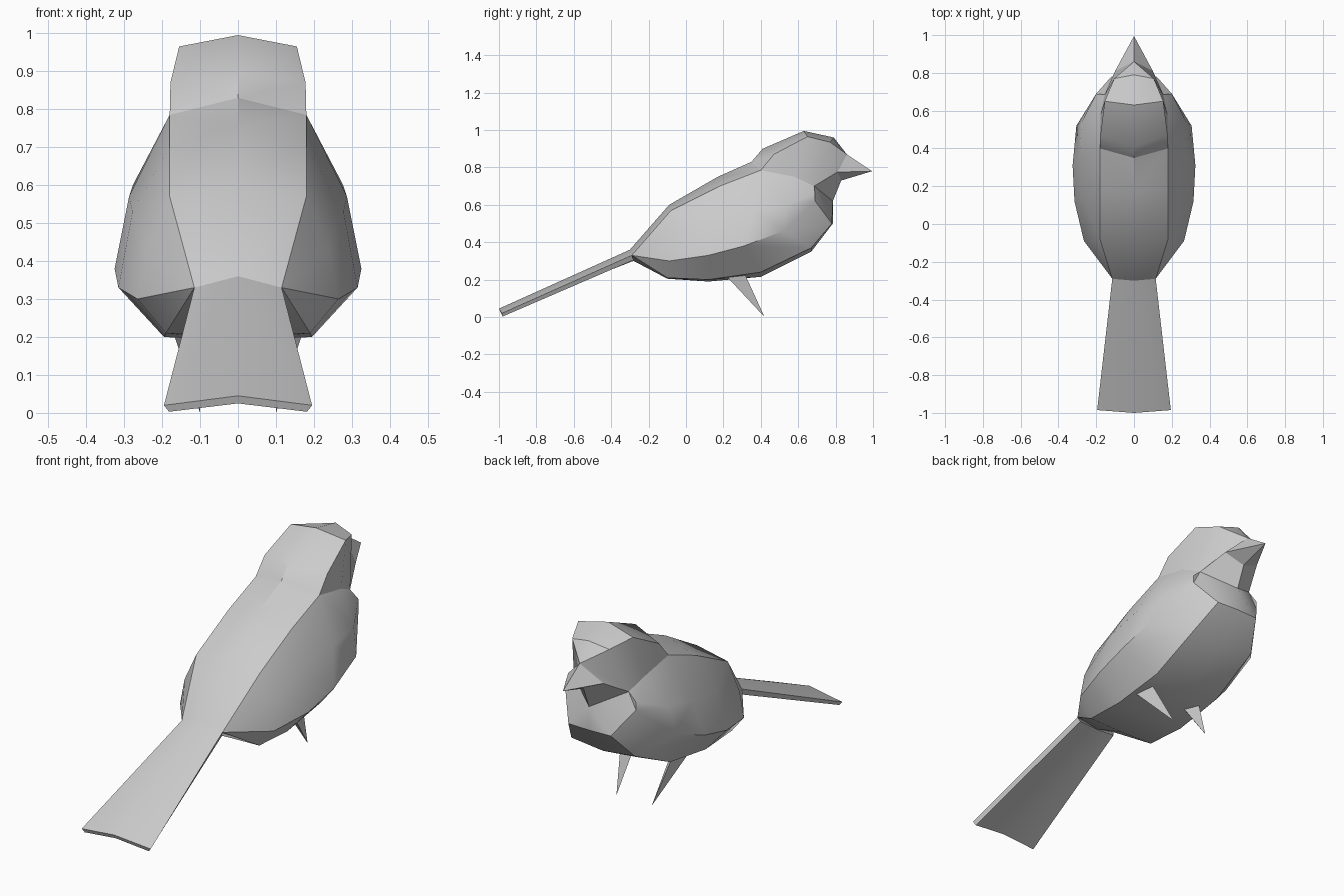
import bpy, bmesh
from mathutils import Vector

if "Cube" in bpy.data.objects:
    bpy.data.objects.remove(bpy.data.objects["Cube"])

grey = bpy.data.materials.new("soft_grey")
grey.diffuse_color = (0.6, 0.6, 0.6, 1)
grey.use_nodes = True
grey.node_tree.nodes["Principled BSDF"].inputs["Base Color"].default_value = grey.diffuse_color


def make(name, faces, angle=0.6, shift=False):
    """Build the right half from point-list faces and mirror it across x = 0."""
    bm = bmesh.new()
    for side in (1, -1):
        for pts in faces:
            bm.faces.new([bm.verts.new((x * side, y, z)) for x, y, z in pts])
    bmesh.ops.remove_doubles(bm, verts=bm.verts, dist=0.002)
    bmesh.ops.recalc_face_normals(bm, faces=bm.faces)
    me = bpy.data.meshes.new(name)
    bm.to_mesh(me)
    bm.free()
    me.materials.append(grey)
    ob = bpy.data.objects.new(name, me)
    bpy.context.collection.objects.link(ob)
    bpy.ops.object.select_all(action='DESELECT')
    ob.select_set(True)
    bpy.context.view_layer.objects.active = ob
    bpy.ops.object.shade_smooth_by_angle(angle=angle)
    return ob


def loft(a, b):
    return [(a[i], a[i + 1], b[i + 1], b[i]) for i in range(len(a) - 1)]


# Shared points: rump, neck line, throat, bill base
rump_top, rump_side, rump_low = (0, -.30, .36), (.115, -.29, .33), (0, -.28, .30)
nape, neck_a, neck_b, neck_c, throat = ((0, .35, .83), (.18, .40, .785),
                                        (.178, .58, .75), (.155, .685, .70), (0, .785, .62))
gape, brow, chin = (.10, .81, .775), (0, .86, .87), (0, .83, .73)

# Body rings: back centre, back edge, wing middle, wing edge, belly side, belly centre
r1 = [(0, -.09, .60), (.18, -.08, .57), (.24, -.09, .43),
      (.265, -.09, .30), (.19, -.10, .21), (0, -.10, .205)]
r2 = [(0, .17, .75), (.18, .18, .70), (.278, .15, .53),
      (.315, .12, .33), (.195, .12, .20), (0, .12, .19)]
r3 = [nape, neck_a, (.287, .36, .57),
      (.325, .31, .38), (.19, .40, .24), (0, .40, .215)]
r4 = [neck_b, (.277, .54, .60), (.305, .52, .46), (.18, .67, .37), (0, .67, .35)]
r5 = [neck_c, (.20, .69, .66), (.20, .69, .62), (.12, .78, .50), (0, .785, .50)]
body = [(rump_top, rump_side, r1[1], r1[0]), (rump_side, r1[2], r1[1]),
        (rump_side, r1[3], r1[2]), (rump_side, r1[4], r1[3]),
        (rump_side, rump_low, r1[5], r1[4])]
body += loft(r1, r2) + loft(r2, r3) + loft(r3[1:], r4) + loft(r4, r5)
body += [(neck_c, r5[1], r5[2]), (neck_c, r5[2], r5[3], throat), (throat, r5[3], r5[4])]
make("body", body, 0.55)

# Head: crown, cheeks and throat
crown = [(0, .41, .90), (0, .63, .995), (0, .79, .96), brow]
cap = [(.178, .47, .87), (.155, .65, .965), (.105, .77, .935), brow]
head = [(nape, neck_a, cap[0], crown[0])] + loft(crown[:3], cap[:3])
head += [(crown[2], cap[2], brow),
         (neck_a, neck_b, cap[1], cap[0]), (neck_b, neck_c, cap[2], cap[1]),
         (neck_c, gape, brow, cap[2]), (neck_c, throat, chin, gape)]
make("head", head, 0.6)

# Beak: pointed wedge
tip = (0, .995, .78)
make("beak", [(brow, gape, tip), (gape, chin, tip)], 0.5)

# Tail: flared blade with a shallow ridge
t_top, t_side, t_low, t_mid = (0, -1, .045), (.195, -.985, .02), (.182, -.98, .003), (0, -.99, .025)
under = (.105, -.28, .305)
make("tail", [(rump_top, rump_side, t_side, t_top), (rump_side, under, t_low, t_side),
              (under, rump_low, t_mid, t_low), (t_top, t_side, t_low, t_mid)], 0.5)

# Legs: three-sided spikes, leaning forward
foot = (.10, .42, 0)
a, b, c = (.10, .25, .225), (.175, .21, .225), (.15, .31, .24)
make("legs", [(a, b, foot), (b, c, foot), (c, a, foot), (a, b, c)], 0.5)
